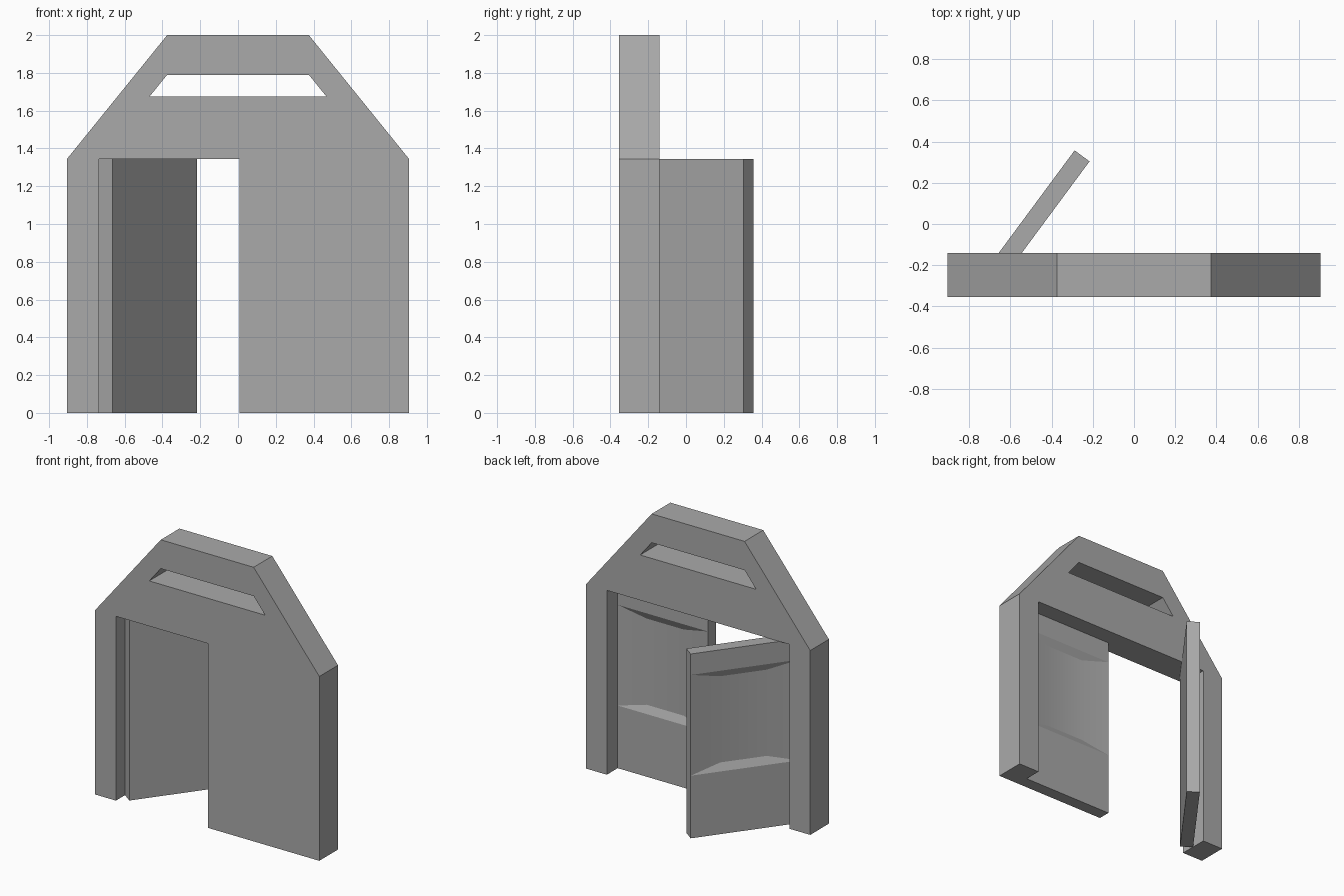
import bpy, bmesh, math

cube = bpy.data.objects.get("Cube")
if cube:
    bpy.data.objects.remove(cube, do_unlink=True)

GREY = (0.4, 0.4, 0.4, 1)
grey = bpy.data.materials.new("mid_grey")
grey.use_nodes = True
grey.diffuse_color = GREY
grey.node_tree.nodes["Principled BSDF"].inputs["Base Color"].default_value = GREY

DOOR_TOP = 1.345


def finish(bm, name):
    bmesh.ops.recalc_face_normals(bm, faces=bm.faces)
    mesh = bpy.data.meshes.new(name)
    bm.to_mesh(mesh)
    bm.free()
    mesh.materials.append(grey)
    obj = bpy.data.objects.new(name, mesh)
    bpy.context.collection.objects.link(obj)
    return obj


def mirrored(half):
    return half + [(-x, z) for x, z in reversed(half)]


# Gabled frame with a window slot, filled from two outlines and extruded
def make_frame(front, depth):
    outline = mirrored([(0.375, 2), (0.905, DOOR_TOP), (0.905, 0), (0.737, 0), (0.737, DOOR_TOP)])
    slot = mirrored([(0.375, 1.79), (0.468, 1.675)])
    bm = bmesh.new()
    for loop in (outline, slot):
        verts = [bm.verts.new((x, front, z)) for x, z in loop]
        for i, v in enumerate(verts):
            bm.edges.new((verts[i - 1], v))
    bmesh.ops.triangle_fill(bm, use_beauty=True, edges=bm.edges[:], normal=(0, -1, 0))
    ext = bmesh.ops.extrude_face_region(bm, geom=bm.faces[:])
    moved = [g for g in ext["geom"] if isinstance(g, bmesh.types.BMVert)]
    bmesh.ops.translate(bm, verts=moved, vec=(0, depth, 0))
    return finish(bm, "frame")


# Door leaf: flat front, back with a shallow hollow between two sloped ledges
def make_door(name, width, side, location, angle):
    thick, hollow, inset, slope = 0.09, 0.027, 0.215, 0.053
    low, high = 0.457, 1.192
    bm = bmesh.new()

    def pair(u, y, z):
        return [bm.verts.new((side * x, y, z)) for x in (u, width - u)]

    rows = [
        pair(0, 0, 0),
        pair(0, thick, 0),
        pair(0, thick, low),
        pair(inset, thick - hollow, low + slope),
        pair(inset, thick - hollow, high - slope),
        pair(0, thick, high),
        pair(0, thick, DOOR_TOP),
        pair(0, 0, DOOR_TOP),
    ]
    # Strips around the section, then both ends and the hollow's tapered sides
    for i, (a, b) in enumerate(rows):
        c, d = rows[i - 1]
        bm.faces.new((a, b, d, c))
    for end in (0, 1):
        bm.faces.new([rows[i][end] for i in (0, 1, 2, 5, 6, 7)])
        bm.faces.new([rows[i][end] for i in (2, 3, 4, 5)])
    door = finish(bm, name)
    door.location = location
    door.rotation_euler.z = math.radians(angle)
    bpy.ops.object.select_all(action="DESELECT")
    door.select_set(True)
    bpy.context.view_layer.objects.active = door
    bpy.ops.object.shade_smooth_by_angle(angle=math.radians(15))
    return door


make_frame(-0.355, 0.215)
make_door("left_door_closed", 0.73, -1, (0.737, -0.355, 0), 0)
make_door("right_door_open", 0.755, 1, (-0.665, -0.303, 0), 53.5)
